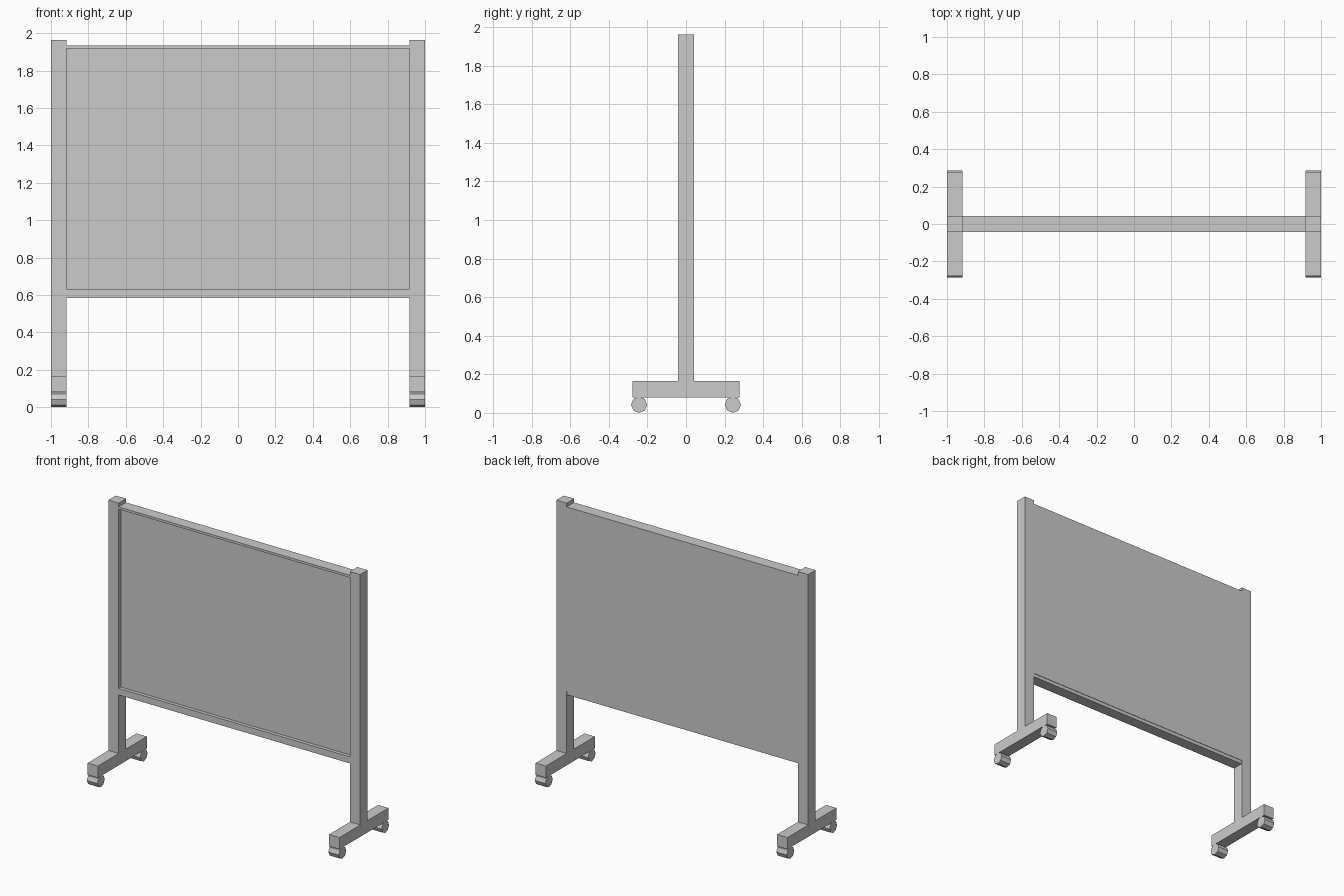
import bpy
from math import pi

if "Cube" in bpy.data.objects:
    bpy.data.objects.remove(bpy.data.objects["Cube"])


def box(name, x, y, z):
    """Box from (min, max) ranges on each axis."""
    bpy.ops.mesh.primitive_cube_add(
        size=1, location=[(a + b) / 2 for a, b in (x, y, z)])
    ob = bpy.context.object
    ob.name = name
    ob.scale = [b - a for a, b in (x, y, z)]
    bpy.ops.object.transform_apply(location=False, rotation=False, scale=True)
    return ob


def wheel(name, x, y, radius):
    """Eight-sided roller lying along x, resting on a corner."""
    bpy.ops.mesh.primitive_cylinder_add(
        vertices=8, radius=radius, depth=x[1] - x[0],
        location=((x[0] + x[1]) / 2, y, radius), rotation=(0, pi / 2, 0))
    bpy.context.object.name = name


D = 0.042       # half depth of the frame
INNER = 0.918   # inner edge of the posts

# Posts, feet and wheels on each side
for side, s in (("left", -1), ("right", 1)):
    x = sorted((s * INNER, s * 1.0))
    box(side + "_post", x, (-D, D), (0.165, 1.962))
    box(side + "_foot", x, (-0.277, 0.277), (0.08, 0.165))
    for end, e in (("front", -1), ("back", 1)):
        wheel(f"{side}_{end}_wheel", x, e * 0.243, 0.042)

# Rails between the posts
span = (-INNER, INNER)
box("top_rail", span, (-D, D), (1.918, 1.935))
box("bottom_rail", span, (-D, D - 0.003), (0.585, 0.632))

# Writing panel: recessed at the front, flush at the back
box("board_panel", span, (-0.017, D), (0.61, 1.918))
